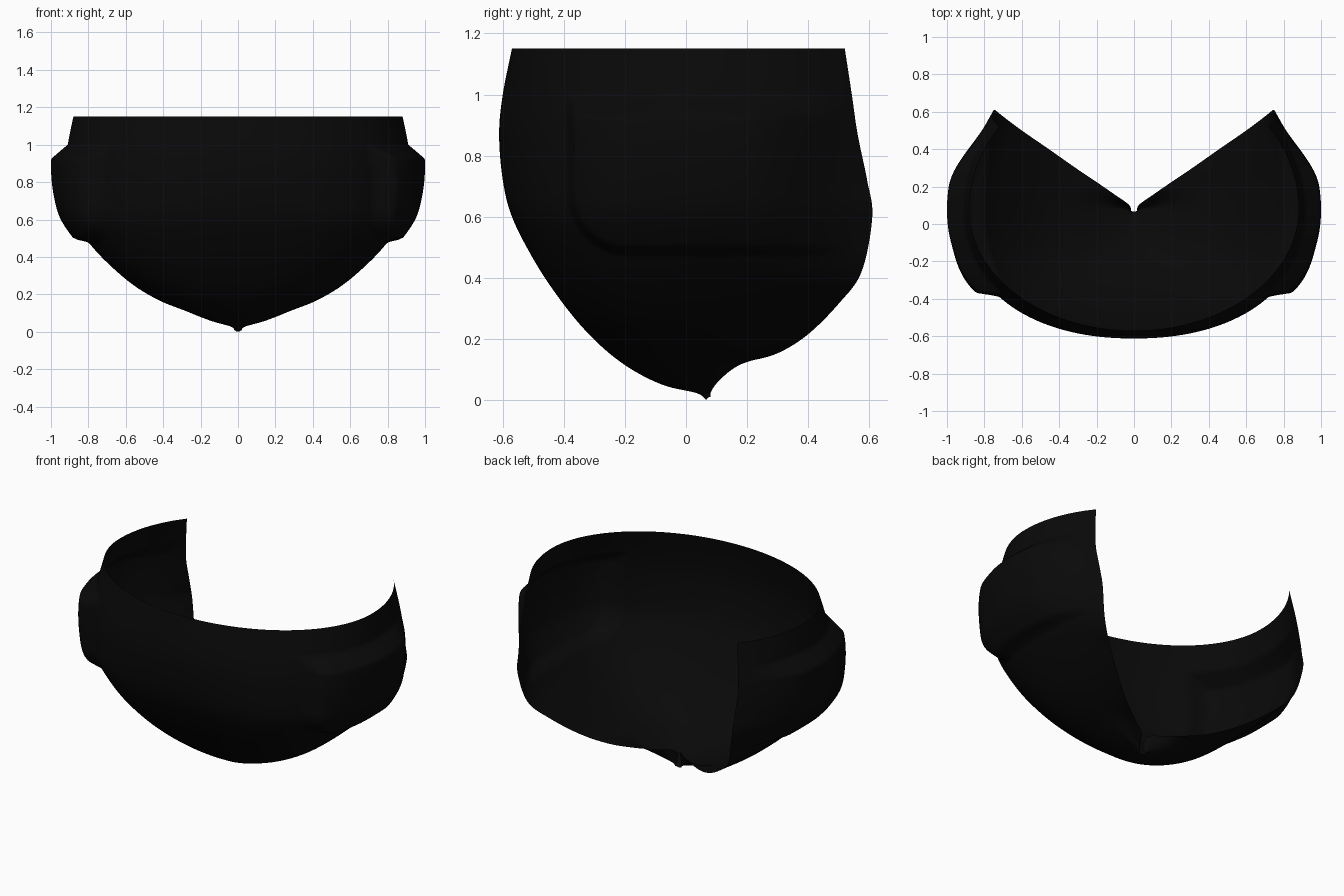
import bpy, bmesh, math

if "Cube" in bpy.data.objects:
    bpy.data.objects.remove(bpy.data.objects["Cube"])

# Profiles from rim to pole: front (y, z), side (x, z), rear cut edge (x, y, z)
FRONT = [(-.57, 1.15), (-.60, 1.0), (-.612, .87), (-.600, .72), (-.57, .6), (-.505, .47), (-.435, .36),
         (-.35, .25), (-.26, .16), (-.17, .095), (-.07, .047), (.035, .022), (.066, .0)]
SIDE = [(.88, 1.15), (.91, 1.0), (.92, .87), (.91, .72), (.88, .6), (.80, .48), (.70, .37),
        (.56, .25), (.42, .167), (.29, .115), (.15, .06), (.04, .028), (.02, .01)]
EDGE = [(.72, .52, 1.15), (.742, .543, 1.0), (.755, .562, .87), (.752, .593, .72), (.745, .61, .6),
        (.70, .575, .42), (.60, .50, .315), (.455, .40, .215), (.32, .305, .155), (.194, .22, .13),
        (.1, .155, .122), (.025, .1, .118), (.015, .055, .08)]
# Fullness of the front corners for each row (1 = ellipse, smaller = squarer)
FULL = [(e, 0) for e in (1, .95, .91, .86, .8, .75, .71, .7, .72, .78, .88, 1, 1)]
YC = .08
SUB, NF, NB = 10, 80, 40


def smooth_curve(pts):
    """Catmull-Rom resampling."""
    out = []
    n = len(pts)
    for i in range(n - 1):
        p = [pts[max(0, min(n - 1, i + k))] for k in (-1, 0, 1, 2)]
        for s in range(SUB):
            t = s / SUB
            out.append([.5 * (2 * b + (c - a) * t + (2 * a - 5 * b + 4 * c - d) * t * t
                              + (3 * b - a - 3 * c + d) * t ** 3) for a, b, c, d in zip(*p)])
    out.append(list(pts[-1]))
    return out


def smoothstep(a, b, v):
    t = max(0, min(1, (v - a) / (b - a)))
    return t * t * (3 - 2 * t)


def pad(y, z):
    """Raised side pad: crisp rounded front and bottom, sloped top, fading to the rear."""
    r = .2
    qy, qz = -.39 + r - y, .475 + r - z
    d = r - math.hypot(max(qy, 0), max(qz, 0)) - min(max(qy, qz), 0)
    top = max(0, min(1, (1.0 - z) / .075))
    depth = .065 + .015 * smoothstep(.5, .9, z) + .025 * smoothstep(-.1, -.35, y)
    return depth * smoothstep(0, .025, d) * top * (1 - smoothstep(.2, .56, y))


# Half shell swept around the pole, from the front centre to the rear cut
bm = bmesh.new()
grid = []
for (fy, fz), (sx, sz), (ex, ey, ez), (full, _) in zip(*map(smooth_curve, (FRONT, SIDE, EDGE, FULL))):
    row = []
    phi_e = math.acos(min(.999, ex / sx))
    depth = (ey - YC) / math.sin(phi_e)
    for j in range(NF + NB + 1):
        if j <= NF:
            a = math.pi / 2 * (1 - j / NF)
            c, s = max(0, math.cos(a)), max(0, math.sin(a))
            if j == 0:
                c = 0
            x, y, z = sx * c ** full, YC + (fy - YC) * s ** full, sz + (fz - sz) * s * s
        else:
            u = (j - NF) / NB
            x, y = sx * math.cos(phi_e * u), YC + depth * math.sin(phi_e * u)
            z = sz + (ez - sz) * u * u
        if x > .4:
            x += pad(y, z)
        row.append(bm.verts.new((x, y, z)))
    grid.append(row)
for r0, r1 in zip(grid, grid[1:]):
    for j in range(NF + NB):
        bm.faces.new((r0[j], r1[j], r1[j + 1], r0[j + 1])).smooth = True
bm.normal_update()
bm.faces.ensure_lookup_table()
if bm.faces[NF * 3 // 4].normal.x < 0:      # outside faces outwards
    bmesh.ops.reverse_faces(bm, faces=bm.faces)
me = bpy.data.meshes.new("shell")
bm.to_mesh(me)
bm.free()
mat = bpy.data.materials.new("black_fabric")
mat.diffuse_color = (.0028, .0027, .003, 1)
mat.use_nodes = True
mat.node_tree.nodes["Principled BSDF"].inputs["Base Color"].default_value = mat.diffuse_color
me.materials.append(mat)
shell = bpy.data.objects.new("open_back_shell", me)
bpy.context.collection.objects.link(shell)

# Other half
mir = shell.modifiers.new("mirror", 'MIRROR')
mir.use_axis[0] = True
mir.merge_threshold = .001
